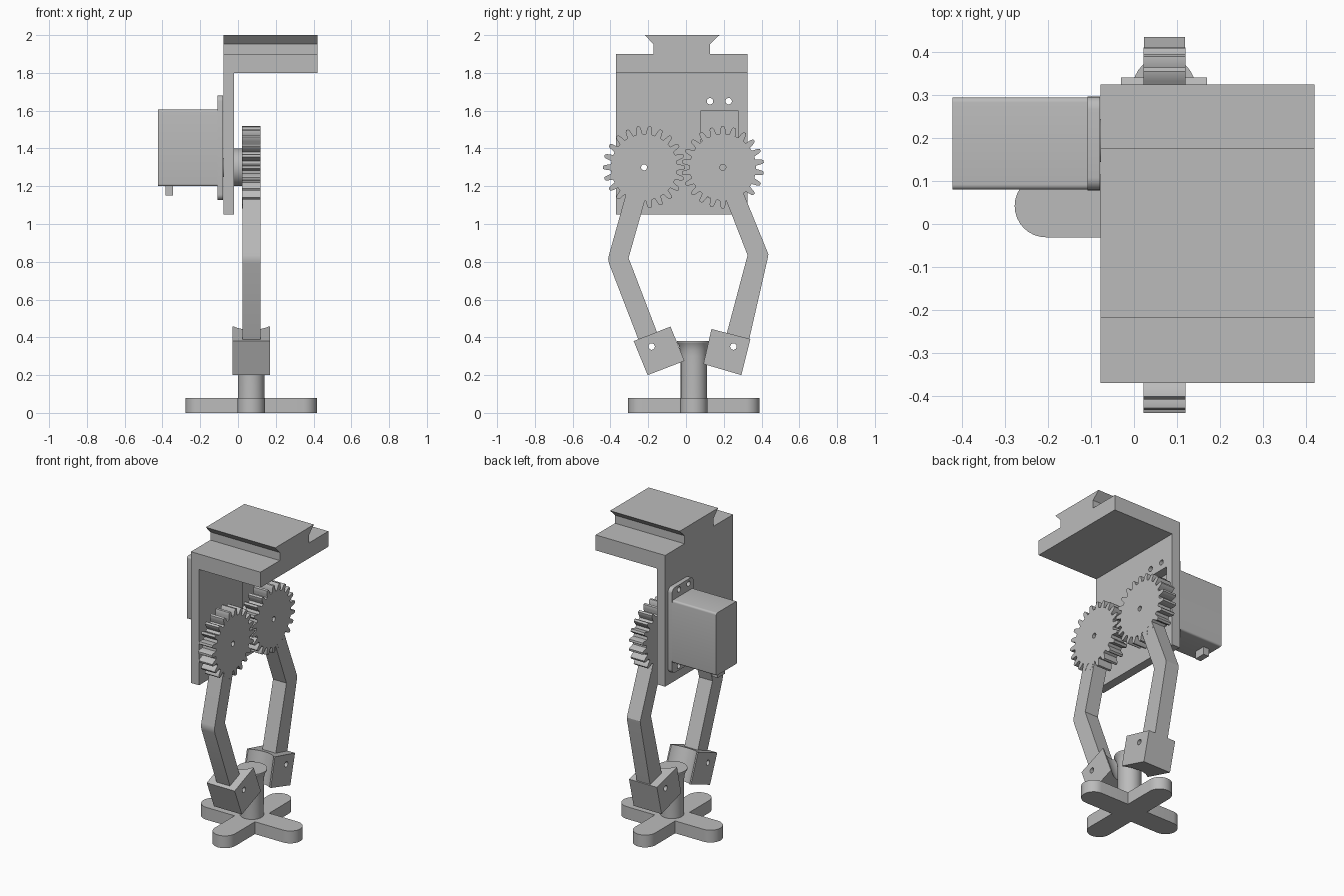
import bpy, bmesh
from math import cos, sin, pi
from mathutils import Vector

if "Cube" in bpy.data.objects:
    bpy.data.objects.remove(bpy.data.objects["Cube"], do_unlink=True)

grey = bpy.data.materials.new("plain grey")
grey.use_nodes = True
GREY = (0.5, 0.5, 0.5, 1)
grey.diffuse_color = GREY
grey.node_tree.nodes["Principled BSDF"].inputs["Base Color"].default_value = GREY


def finish(name, bm):
    bmesh.ops.recalc_face_normals(bm, faces=bm.faces)
    mesh = bpy.data.meshes.new(name)
    bm.to_mesh(mesh)
    bm.free()
    mesh.materials.append(grey)
    ob = bpy.data.objects.new(name, mesh)
    bpy.context.collection.objects.link(ob)
    return ob


def extrude(name, points, axis, low, high):
    """Solid from a flat outline: (y, z) outline along x, or (x, y) outline along z."""
    bm = bmesh.new()
    place = (lambda a, b: (low, a, b)) if axis == "x" else (lambda a, b: (a, b, low))
    face = bm.faces.new([bm.verts.new(place(*p)) for p in points])
    solid = bmesh.ops.extrude_face_region(bm, geom=[face])["geom"]
    step = high - low
    move = Vector((step, 0, 0)) if axis == "x" else Vector((0, 0, step))
    bmesh.ops.translate(bm, vec=move, verts=[g for g in solid if isinstance(g, bmesh.types.BMVert)])
    return finish(name, bm)


def rod(name, start, end, radius, sides=48):
    start, end = Vector(start), Vector(end)
    line = end - start
    bm = bmesh.new()
    bmesh.ops.create_cone(bm, cap_ends=True, segments=sides, radius1=radius,
                          radius2=radius, depth=line.length)
    bm.transform(line.to_track_quat("Z", "Y").to_matrix().to_4x4())
    bmesh.ops.translate(bm, vec=(start + end) / 2, verts=bm.verts)
    return finish(name, bm)


def cut(ob, cutter):
    cutter.hide_render = True
    mod = ob.modifiers.new("cut", "BOOLEAN")
    mod.operation, mod.solver, mod.object = "DIFFERENCE", "EXACT", cutter
    bpy.context.view_layer.update()
    mesh = bpy.data.meshes.new_from_object(ob.evaluated_get(bpy.context.evaluated_depsgraph_get()))
    ob.modifiers.clear()
    ob.data = mesh
    bpy.data.objects.remove(cutter, do_unlink=True)


def drill(ob, y, z, radius=0.017):
    cut(ob, rod("drill", (-0.6, y, z), (0.6, y, z), radius, 24))


def rect(a0, a1, b0, b1):
    return [(a0, b0), (a1, b0), (a1, b1), (a0, b1)]


def round_rect(a0, a1, b0, b1, r, steps=5):
    corners = [(a1 - r, b1 - r), (a0 + r, b1 - r), (a0 + r, b0 + r), (a1 - r, b0 + r)]
    return [(a + r * cos((i + k / steps) * pi / 2), b + r * sin((i + k / steps) * pi / 2))
            for i, (a, b) in enumerate(corners) for k in range(steps + 1)]


# Bracket: L-shaped plates with a dovetail rail on top
GEAR_Z = 1.3
GEAR_Y = (-0.222, 0.195)
SCREWS = [(y, z) for y in (0.127, 0.226) for z in (1.155, 1.65)]
back_plate = extrude("back_plate", rect(-0.37, 0.325, 1.05, 1.8), "x", -0.078, -0.02)
cut(back_plate, extrude("window", rect(0.08, 0.275, 1.2, 1.6), "x", -0.2, 0.2))
for y, z in SCREWS:
    drill(back_plate, y, z)
drill(back_plate, GEAR_Y[0], GEAR_Z)
extrude("top_plate", rect(-0.37, 0.325, 1.8, 1.9), "x", -0.078, 0.42)
extrude("dovetail_rail", [(-0.172, 1.9), (0.127, 1.9), (0.127, 1.952), (0.177, 2.0),
                          (-0.218, 2.0), (-0.172, 1.952)], "x", -0.078, 0.42)

# Servo motor behind the bracket
extrude("servo_body", round_rect(0.08, 0.295, 1.2, 1.605, 0.012), "x", -0.423, -0.079)
servo_flange = extrude("servo_flange", round_rect(0.078, 0.297, 1.127, 1.68, 0.03), "x", -0.108, -0.079)
for y, z in SCREWS:
    drill(servo_flange, y, z)
extrude("servo_cable_stub", rect(0.15, 0.225, 1.15, 1.21), "x", -0.385, -0.345)
rod("servo_shaft", (-0.08, GEAR_Y[1], GEAR_Z), (0.022, GEAR_Y[1], GEAR_Z), 0.05)
idler_boss = rod("idler_boss", (-0.03, GEAR_Y[0], GEAR_Z), (0.022, GEAR_Y[0], GEAR_Z), 0.1)
drill(idler_boss, GEAR_Y[0], GEAR_Z)

# Meshing gears
TEETH = 22
TOOTH = [(-0.33, 0.176), (-0.25, 0.195), (-0.2, 0.208), (-0.11, 0.218),
         (0.11, 0.218), (0.2, 0.208), (0.25, 0.195), (0.33, 0.176)]
for name, y, phase in (("idler_gear", GEAR_Y[0], 0), ("drive_gear", GEAR_Y[1], 0.5)):
    outline = []
    for t in range(TEETH):
        for offset, r in TOOTH:
            a = (t + phase + offset) * 2 * pi / TEETH
            outline.append((y + r * cos(a), GEAR_Z + r * sin(a)))
    drill(extrude(name, outline, "x", 0.022, 0.12), y, GEAR_Z, 0.016)

# Bent finger arms
extrude("front_arm", [(-0.295, 1.24), (-0.408, 0.835), (-0.412, 0.815), (-0.407, 0.79),
                      (-0.245, 0.37), (-0.147, 0.41), (-0.304, 0.82), (-0.185, 1.24)], "x", 0.023, 0.119)
extrude("rear_arm", [(0.273, 1.24), (0.43, 0.855), (0.436, 0.84), (0.433, 0.82),
                     (0.33, 0.37), (0.205, 0.38), (0.326, 0.835), (0.168, 1.24)], "x", 0.023, 0.119)

# Finger pads, each with a rounded grip groove facing the post
PADS = [("front_pad", [(-0.277, 0.38), (-0.203, 0.2), (-0.008, 0.275), (-0.082, 0.457)], -0.182),
        ("rear_pad", [(0.341, 0.391), (0.293, 0.2), (0.092, 0.259), (0.135, 0.444)], 0.251)]
for name, corners, hole_y in PADS:
    pad = extrude(name, corners, "x", -0.03, 0.17)
    low, high = Vector((0.07, *corners[2])), Vector((0.07, *corners[3]))
    outer = Vector((0.07, *corners[1]))
    out = (low - outer).normalized() * 0.07
    along = (high - low).normalized() * 0.1
    cut(pad, rod("groove", low + out - along, high + out + along, 0.115))
    drill(pad, hole_y, 0.351)

# Gripped knob: post with a flared top on a four-armed foot
CX, CY, REACH, HALF = 0.07, 0.042, 0.348, 0.073
bm = bmesh.new()
profile = [(0, 0.04), (0.07, 0.04), (0.07, 0.3), (0.073, 0.33), (0.08, 0.357),
           (0.09, 0.373), (0.09, 0.38), (0, 0.38)]
verts = [bm.verts.new((CX + r, CY, z)) for r, z in profile]
edges = [bm.edges.new(pair) for pair in zip(verts, verts[1:])]
bmesh.ops.spin(bm, geom=verts + edges, cent=(CX, CY, 0), axis=(0, 0, 1), angle=2 * pi, steps=48)
bmesh.ops.remove_doubles(bm, verts=bm.verts, dist=0.0005)
finish("knob_post", bm)
foot = []
for arm in range(4):
    turn = arm * pi / 2
    shape = [(HALF, -HALF)] + [(REACH - HALF + HALF * cos(a), HALF * sin(a))
                               for a in (pi * (k / 16 - 0.5) for k in range(17))]
    foot += [(CX + u * cos(turn) - v * sin(turn), CY + u * sin(turn) + v * cos(turn)) for u, v in shape]
extrude("knob_foot", foot, "z", 0, 0.08)

# Smooth round surfaces, keep hard edges
bpy.ops.object.select_all(action="DESELECT")
for ob in bpy.context.collection.objects:
    if ob.type == "MESH" and ob.data.materials and ob.data.materials[0] == grey:
        ob.select_set(True)
        bpy.context.view_layer.objects.active = ob
bpy.ops.object.shade_smooth_by_angle(angle=0.5)
